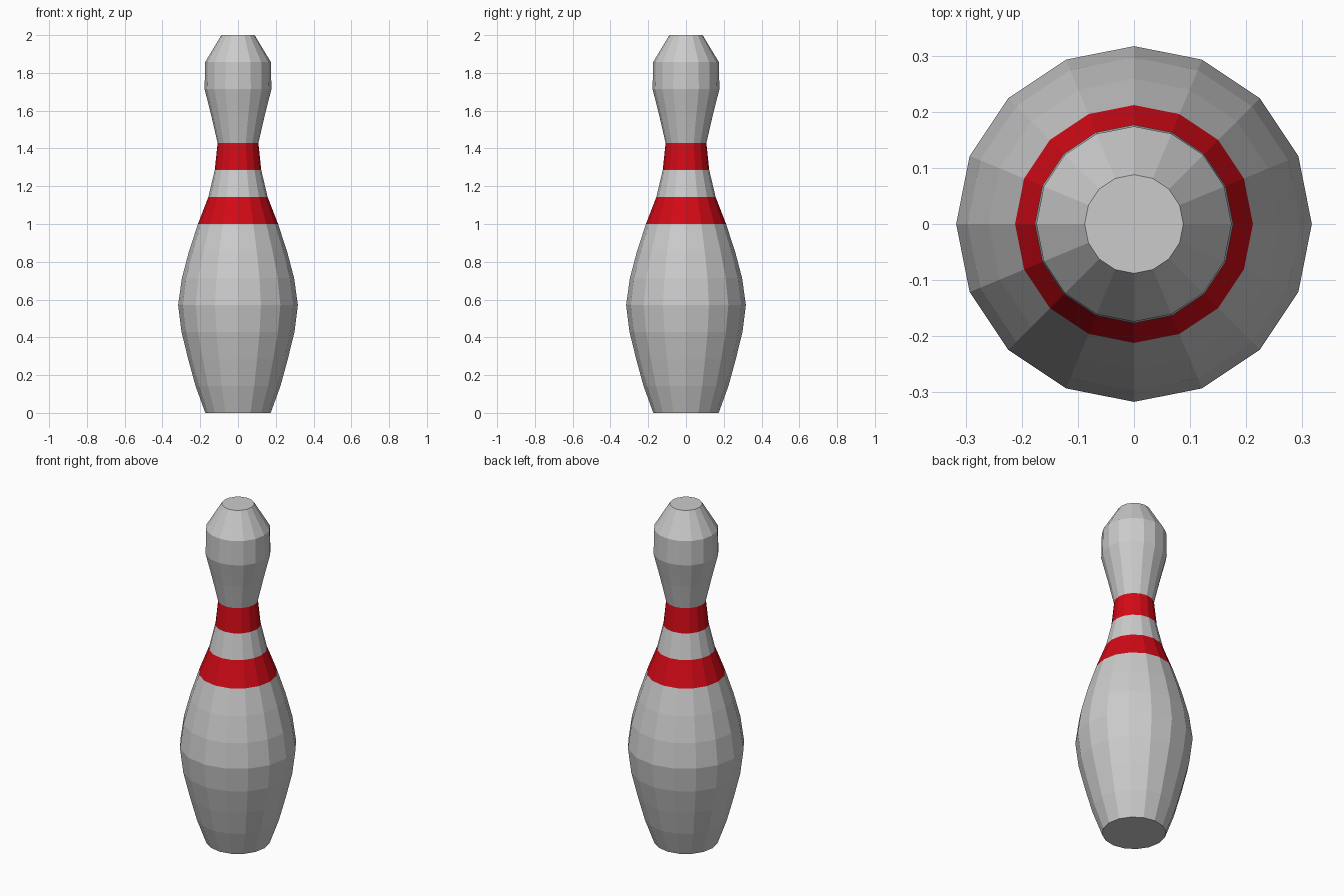
import bpy, bmesh
from math import cos, sin, tau

if "Cube" in bpy.data.objects:
    bpy.data.objects.remove(bpy.data.objects["Cube"])

SIDES = 16
STEP = 2 / 14  # rings are evenly spaced in height

# Ring radii from base to crown
RADII = [0.173, 0.225, 0.264, 0.299, 0.317, 0.297, 0.259, 0.212,
         0.157, 0.123, 0.108, 0.141, 0.177, 0.174, 0.088]

red = bpy.data.materials.new("red_paint")
red.diffuse_color = (0.65, 0.003, 0.008, 1)
red.use_nodes = True
red.node_tree.nodes["Principled BSDF"].inputs["Base Color"].default_value = red.diffuse_color


def lathe(name, first, last, material=None):
    """Flat-faced revolved section between two rings, capped at the pin's ends."""
    bm = bmesh.new()
    rings = [[bm.verts.new((RADII[i] * cos(tau * k / SIDES),
                            RADII[i] * sin(tau * k / SIDES), i * STEP))
              for k in range(SIDES)] for i in range(first, last + 1)]
    for low, high in zip(rings, rings[1:]):
        for k in range(SIDES):
            n = (k + 1) % SIDES
            bm.faces.new((low[k], low[n], high[n], high[k]))
    if first == 0:
        bm.faces.new(rings[0][::-1])
    if last == len(RADII) - 1:
        bm.faces.new(rings[-1])
    mesh = bpy.data.meshes.new(name)
    bm.to_mesh(mesh)
    bm.free()
    if material:
        mesh.materials.append(material)
    obj = bpy.data.objects.new(name, mesh)
    bpy.context.collection.objects.link(obj)
    return obj


# Sections share their seam rings, so the surface is continuous
lathe("belly", 0, 7)
lathe("lower_stripe", 7, 8, red)
lathe("neck", 8, 9)
lathe("upper_stripe", 9, 10, red)
lathe("head", 10, 14)
